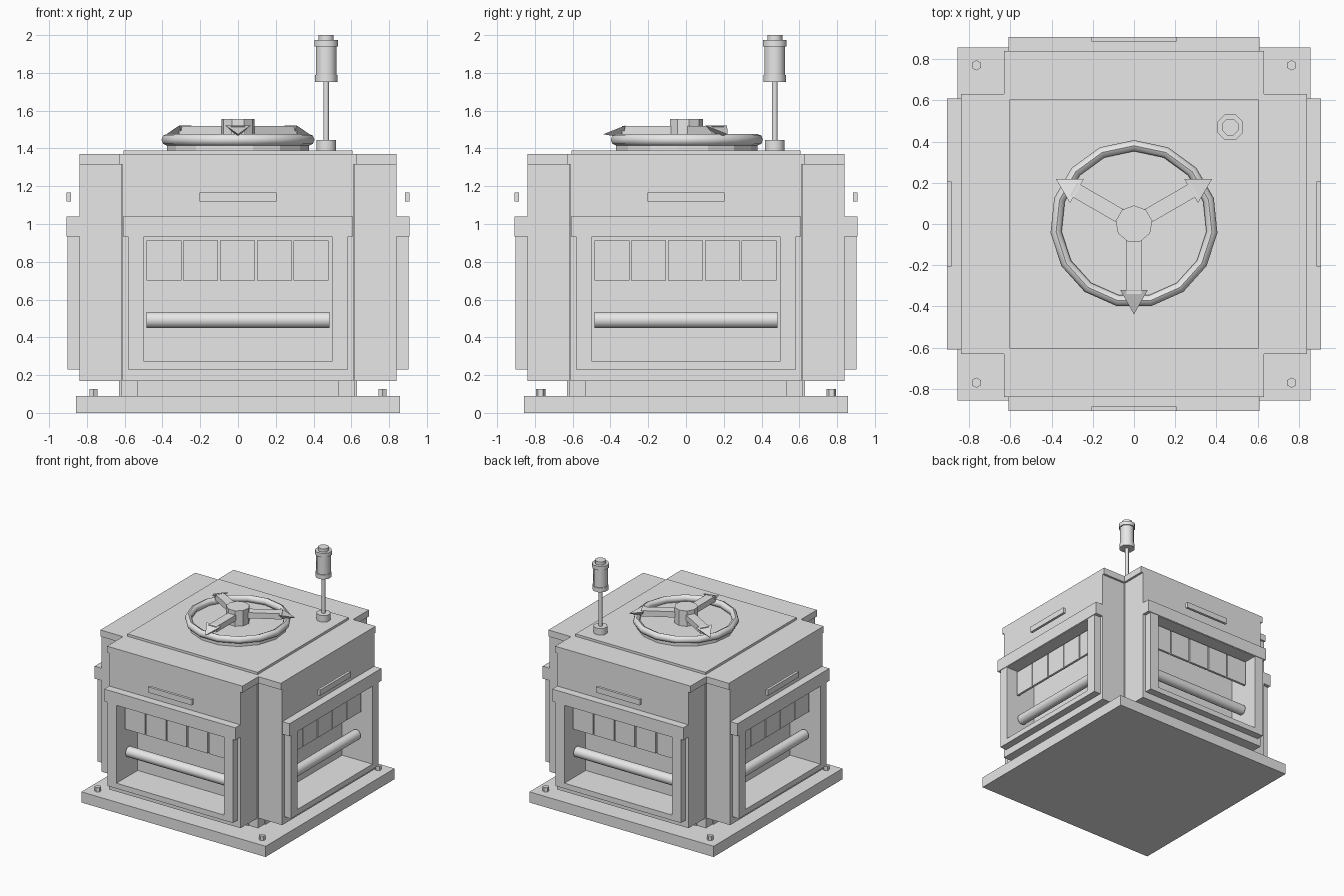
import bpy, bmesh, math
from mathutils import Matrix, Vector

if "Cube" in bpy.data.objects:
    bpy.data.objects.remove(bpy.data.objects["Cube"])

grey = bpy.data.materials.new("light_grey")
grey.diffuse_color = (0.8, 0.8, 0.8, 1)
grey.use_nodes = True
grey.node_tree.nodes["Principled BSDF"].inputs["Base Color"].default_value = grey.diffuse_color


def finish(name, bm, turn=0.0, smooth=False):
    bmesh.ops.recalc_face_normals(bm, faces=bm.faces)
    me = bpy.data.meshes.new(name)
    bm.to_mesh(me)
    bm.free()
    me.materials.append(grey)
    ob = bpy.data.objects.new(name, me)
    bpy.context.collection.objects.link(ob)
    ob.rotation_euler.z = turn
    if smooth:
        bpy.ops.object.select_all(action='DESELECT')
        ob.select_set(True)
        bpy.context.view_layer.objects.active = ob
        bpy.ops.object.shade_smooth_by_angle(angle=math.radians(50))
    return ob


def add_box(bm, x, y, z):
    m = Matrix.Translation(((x[0] + x[1]) / 2, (y[0] + y[1]) / 2, (z[0] + z[1]) / 2))
    m = m @ Matrix.Diagonal((x[1] - x[0], y[1] - y[0], z[1] - z[0], 1))
    bmesh.ops.create_cube(bm, size=1, matrix=m)


def box(name, x, y, z, turn=0.0):
    bm = bmesh.new()
    add_box(bm, x, y, z)
    return finish(name, bm, turn)


def lathe(name, x, y, profile, sides, start=90, smooth=False):
    """Closed stack of rings from (radius, z) pairs."""
    bm = bmesh.new()
    rings = []
    for r, z in profile:
        rings.append([bm.verts.new((x + r * math.cos(math.radians(start + 360 * i / sides)),
                                    y + r * math.sin(math.radians(start + 360 * i / sides)), z))
                      for i in range(sides)])
    for a, b in zip(rings, rings[1:]):
        for i in range(sides):
            j = (i + 1) % sides
            bm.faces.new((a[i], a[j], b[j], b[i]))
    bm.faces.new(rings[0])
    bm.faces.new(rings[-1])
    return finish(name, bm, 0, smooth)


def window_frame(name, outer, inner, y0, y1, turn):
    """Rectangular ring; outer and inner are (half width, z low, z high)."""
    bm = bmesh.new()
    loops = []
    for (w, a, b), y in ((outer, y0), (inner, y0), (inner, y1), (outer, y1)):
        loops.append([bm.verts.new((px, y, pz)) for px, pz in ((-w, a), (w, a), (w, b), (-w, b))])
    for k in range(4):
        p, q = loops[k], loops[(k + 1) % 4]
        for i in range(4):
            j = (i + 1) % 4
            bm.faces.new((p[i], p[j], q[j], q[i]))
    return finish(name, bm, turn)


# Base plate, plinth and core
box("base_plate", (-.857, .857), (-.857, .857), (0, .09))
box("core", (-.62, .62), (-.62, .62), (.09, 1.315))
for k, n in enumerate(("front_back", "side")):
    box("plinth_" + n, (-.535, .535), (-.63, .63), (.09, .17), k * math.pi / 2)
for sx in (-1, 1):
    for sy in (-1, 1):
        lathe("base_bolt", sx * .765, sy * .77, [(.025, .09), (.025, .127)], 6)

# Cross-shaped lid and the square hatch on it
bm = bmesh.new()
a, b = .63, .84
cross = [(-a, -b), (a, -b), (a, -a), (b, -a), (b, a), (a, a),
         (a, b), (-a, b), (-a, a), (-b, a), (-b, -a), (-a, -a)]
face = bm.faces.new([bm.verts.new((x, y, 1.315)) for x, y in cross])
ext = bmesh.ops.extrude_face_region(bm, geom=[face], use_keep_orig=True)
bmesh.ops.translate(bm, vec=(0, 0, .055), verts=[v for v in ext["geom"] if isinstance(v, bmesh.types.BMVert)])
finish("lid", bm)
box("hatch_plate", (-.605, .605), (-.605, .605), (1.37, 1.39))

# Four identical sides
for k, side in enumerate(("front", "right", "back", "left")):
    t = k * math.pi / 2
    hole = (.5, .275, .93)
    window_frame(side + "_wall", (.612, .17, 1.316), hole, -.84, -.6, t)
    window_frame(side + "_window_frame", (.583, .23, .936), hole, -.902, -.84, t)
    box(side + "_header", (-.61, .61), (-.907, -.84), (.935, 1.04), t)
    box(side + "_handle_plate", (-.205, .205), (-.907, -.885), (1.12, 1.168), t)
    # Row of hanging panels
    bm = bmesh.new()
    for i in range(5):
        x = -.485 + i * .195
        add_box(bm, (x, x + .185), (-.81, -.79), (.70, .912))
    finish(side + "_hanging_panels", bm, t)
    # Horizontal bar
    bm = bmesh.new()
    bmesh.ops.create_cone(bm, cap_ends=True, segments=16, radius1=.043, radius2=.043, depth=.97,
                          matrix=Matrix.Translation((0, -.76, .492)) @ Matrix.Rotation(math.pi / 2, 4, 'Y'))
    finish(side + "_bar", bm, t, True)

# Hand wheel: disc, rim, hub, spokes and pointed ends
lathe("wheel_disc", 0, 0, [(.378, 1.39), (.378, 1.425)], 15)
bm = bmesh.new()
rim = []
for i in range(15):
    u = math.radians(90 + 24 * i)
    rim.append([])
    for j in range(8):
        v = j * math.pi / 4
        r = .38 + .027 * math.cos(v)
        rim[-1].append(bm.verts.new((r * math.cos(u), r * math.sin(u), 1.446 + .03 * math.sin(v))))
for i in range(15):
    for j in range(8):
        p, q, m = rim[i], rim[(i + 1) % 15], (j + 1) % 8
        bm.faces.new((p[j], q[j], q[m], p[m]))
finish("wheel_rim", bm, 0, True)
lathe("wheel_hub", 0, 0, [(.09, 1.425), (.09, 1.555)], 9)
for k in range(3):
    t = k * math.tau / 3
    box("wheel_spoke", (-.036, .036), (-.34, -.06), (1.472, 1.52), t)
    bm = bmesh.new()
    pts = [(-.067, -.32, 1.522), (.067, -.32, 1.522), (0, -.438, 1.475), (0, -.335, 1.458)]
    vs = [bm.verts.new(p) for p in pts]
    for f in ((0, 1, 2), (0, 1, 3), (1, 2, 3), (2, 0, 3)):
        bm.faces.new([vs[i] for i in f])
    finish("spoke_point", bm, t)

# Lever standing on the back right corner of the hatch
lathe("lever_socket", .467, .47, [(.056, 1.39), (.056, 1.445)], 8, 22.5, True)
lathe("lever_rod", .467, .47, [(.015, 1.44), (.015, 1.76)], 8, 22.5, True)
lathe("lever_grip", .467, .47,
      [(.064, 1.753), (.064, 1.79), (.058, 1.79), (.058, 1.94), (.068, 1.94), (.068, 1.973),
       (.043, 1.973), (.043, 2.0)], 8, 22.5, True)
